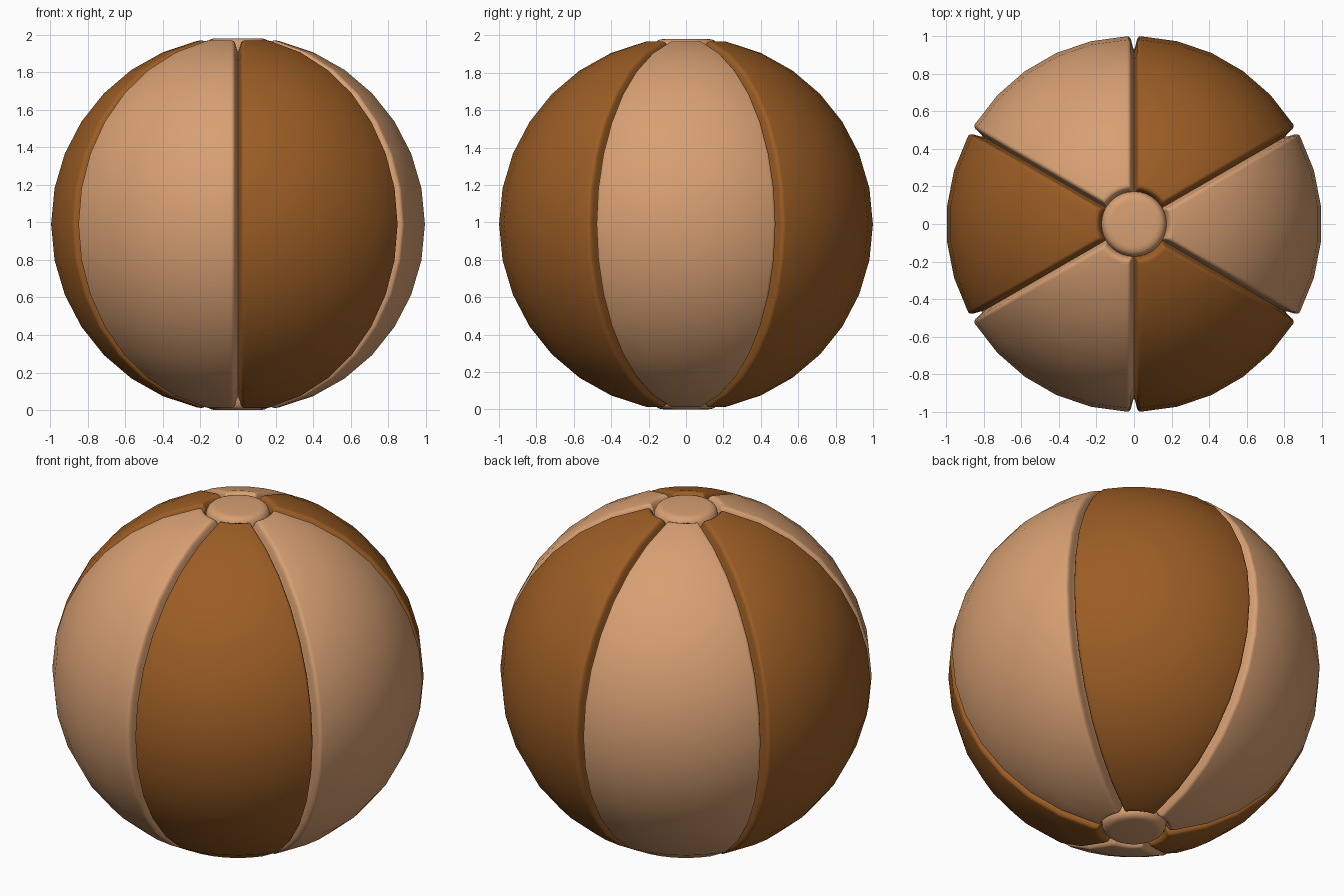
import bpy, bmesh, math
from mathutils import Vector

if "Cube" in bpy.data.objects:
    bpy.data.objects.remove(bpy.data.objects["Cube"])

R, CZ = 1.0, 0.99          # ball radius, centre height
HALF = math.radians(30)    # half angle of one panel

def material(name, col):
    m = bpy.data.materials.new(name)
    m.diffuse_color = (*col, 1)
    m.use_nodes = True
    m.node_tree.nodes["Principled BSDF"].inputs["Base Color"].default_value = m.diffuse_color
    return m

tan = material("light tan", (0.68, 0.35, 0.17))
brown = material("dark brown", (0.33, 0.11, 0.018))

# Groove cross-sections: (distance, depth below the ball surface)
SEAM = [(0, .07), (.006, .058), (.011, .038), (.016, .017), (.022, .006), (.030, .001), (.038, 0)]
RIM = [(.178, .065), (.183, .045), (.188, .022), (.195, .007), (.205, .001), (.22, 0)]

def finish(name, bm, mat):
    bmesh.ops.remove_doubles(bm, verts=bm.verts, dist=1e-5)
    bmesh.ops.recalc_face_normals(bm, faces=bm.faces)
    me = bpy.data.meshes.new(name)
    bm.to_mesh(me)
    bm.free()
    me.materials.append(mat)
    ob = bpy.data.objects.new(name, me)
    bpy.context.collection.objects.link(ob)
    ob.location.z = CZ
    bpy.ops.object.select_all(action='DESELECT')
    ob.select_set(True)
    bpy.context.view_layer.objects.active = ob
    bpy.ops.object.shade_smooth_by_angle(angle=math.radians(50))
    return ob

def panel(name, centre, mat):
    # Rows from bottom rim to top rim: (latitude, depth)
    ends = [(math.acos(r / R), d) for r, d in RIM]
    top = ends[-1][0]
    n = 14
    rows = [(-a, d) for a, d in ends]
    rows += [(-top + 2 * top * i / n, 0) for i in range(1, n)]
    rows += ends[::-1]
    bm = bmesh.new()
    grid = []
    for lat, dr in rows:
        rho = R * math.cos(lat)
        left = [(HALF - math.asin(d / rho), dep) for d, dep in SEAM]
        w = left[-1][0]
        cols = [(-a, d) for a, d in left]
        cols += [(-w + 2 * w * i / 5, 0) for i in range(1, 5)]
        cols += left[::-1]
        line = []
        for a, dc in cols:
            k = R - max(dr, dc)
            line.append(bm.verts.new((k * math.cos(lat) * math.cos(centre + a),
                                      k * math.cos(lat) * math.sin(centre + a),
                                      k * math.sin(lat))))
        grid.append(line)
    for r0, r1 in zip(grid, grid[1:]):
        for j in range(len(r0) - 1):
            bm.faces.new((r0[j], r0[j + 1], r1[j + 1], r1[j]))
    # Shell: make sure normals point outwards
    ob = finish(name, bm, mat)
    me = ob.data
    p = max(me.polygons, key=lambda f: f.area)
    if p.normal.dot(p.center) < 0:
        me.flip_normals()

def cap(name, sign):
    # Turned disc with a rounded edge
    prof = [(.176, .91), (.173, .94), (.169, .96), (.161, .974), (.15, .983), (.135, .988), (.12, .99)]
    n = 32
    bm = bmesh.new()
    rings = [[bm.verts.new((r * math.cos(math.tau * i / n), r * math.sin(math.tau * i / n), sign * z))
              for i in range(n)] for r, z in prof]
    for a, b in zip(rings, rings[1:]):
        for i in range(n):
            j = (i + 1) % n
            bm.faces.new((a[i], a[j], b[j], b[i]))
    bm.faces.new(rings[-1])
    ob = finish(name, bm, tan)
    f = max(ob.data.polygons, key=lambda q: q.area)
    if f.normal.z * sign < 0:
        ob.data.flip_normals()

# Six alternating panels and two pole caps
for i in range(6):
    panel(f"ball_panel_{i + 1}", math.radians(60 * i), brown if i % 2 else tan)
cap("top_cap", 1)
cap("bottom_cap", -1)
